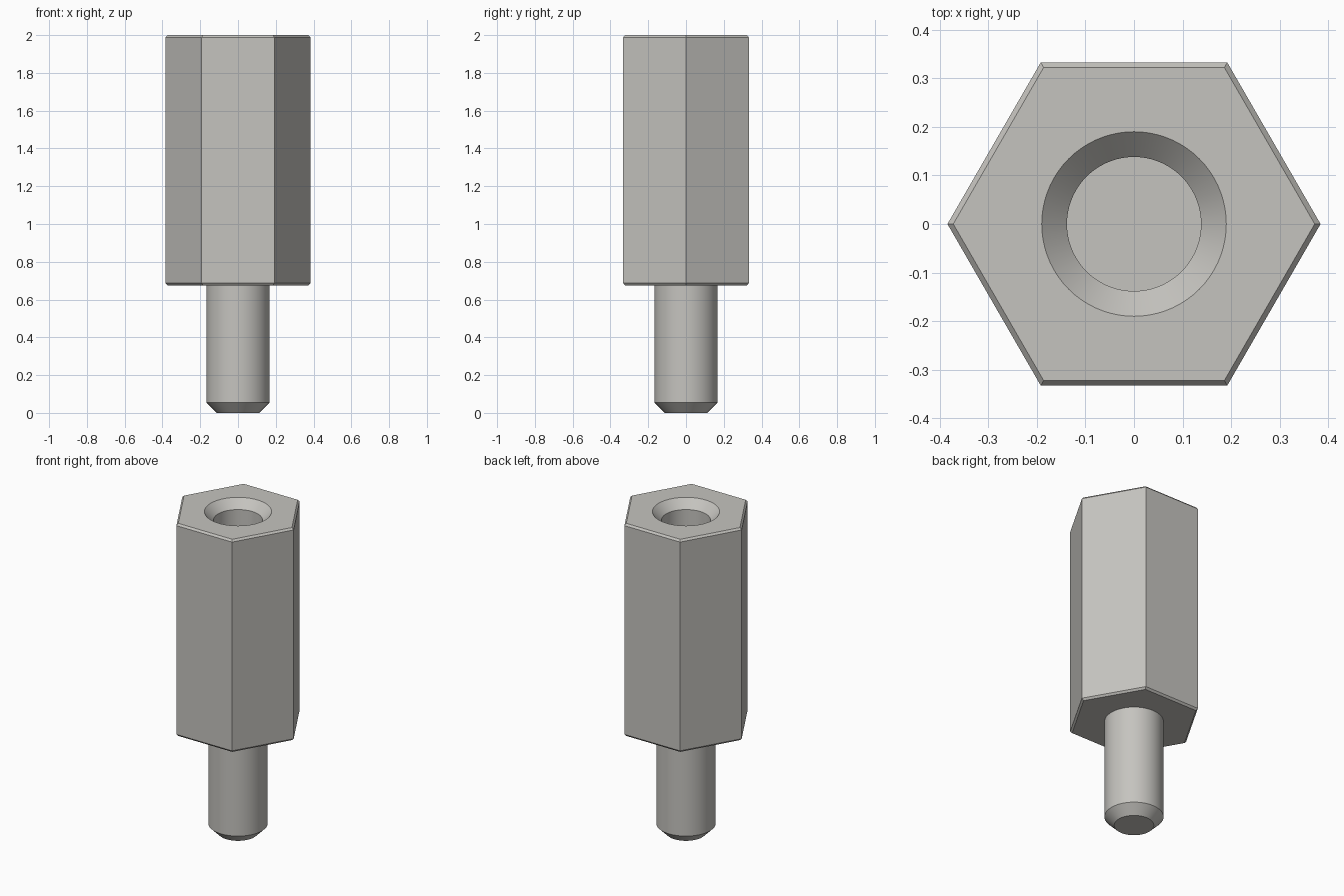
import bpy
import bmesh
import math

cube = bpy.data.objects.get("Cube")
if cube:
    bpy.data.objects.remove(cube, do_unlink=True)

# Main dimensions
SEGMENTS = 72
HEX_RADIUS, CHAMFER = 0.384, 0.012
BODY_BOTTOM, TOP = 0.675, 2.0
HOLE_RADIUS, SINK_RADIUS, HOLE_FLOOR = 0.138, 0.19, 1.0
STUD_RADIUS, TIP_RADIUS, TIP_HEIGHT = 0.167, 0.112, 0.055

steel = bpy.data.materials.new("light grey steel")
steel.use_nodes = True
colour = (0.56, 0.55, 0.52, 1)
steel.diffuse_color = colour
steel.node_tree.nodes["Principled BSDF"].inputs["Base Color"].default_value = colour


def ring(bm, radius, z, sides):
    step = math.tau / sides
    return [bm.verts.new((radius * math.cos(i * step), radius * math.sin(i * step), z))
            for i in range(sides)]


def loft(bm, profile, sides):
    """Stack rings along a (radius, z) profile and join them with quads."""
    rings = [ring(bm, r, z, sides) for r, z in profile]
    for a, b in zip(rings, rings[1:]):
        for i in range(sides):
            j = (i + 1) % sides
            bm.faces.new((a[i], a[j], b[j], b[i]))
    return rings


def finish(bm, name):
    bmesh.ops.recalc_face_normals(bm, faces=bm.faces)
    mesh = bpy.data.meshes.new(name)
    bm.to_mesh(mesh)
    bm.free()
    mesh.materials.append(steel)
    obj = bpy.data.objects.new(name, mesh)
    bpy.context.collection.objects.link(obj)
    bpy.ops.object.select_all(action='DESELECT')
    obj.select_set(True)
    bpy.context.view_layer.objects.active = obj
    bpy.ops.object.shade_smooth_by_angle(angle=math.radians(25))


# Hexagonal body with chamfered ends and a countersunk blind hole
bm = bmesh.new()
inner = HEX_RADIUS - CHAMFER
outside = loft(bm, [(inner, BODY_BOTTOM), (HEX_RADIUS, BODY_BOTTOM + CHAMFER),
                    (HEX_RADIUS, TOP - CHAMFER), (inner, TOP)], 6)
bore = loft(bm, [(SINK_RADIUS, TOP), (HOLE_RADIUS, TOP - SINK_RADIUS + HOLE_RADIUS),
                 (HOLE_RADIUS, HOLE_FLOOR)], SEGMENTS)
bm.faces.new(outside[0])
bm.faces.new(bore[-1])

# Top face: one sector per hexagon side, around the hole
hexagon, rim = outside[-1], bore[0]
span = SEGMENTS // 6
for k in range(6):
    arc = [rim[(k * span + i) % SEGMENTS] for i in range(span + 1)]
    bm.faces.new([hexagon[k], hexagon[(k + 1) % 6]] + arc[::-1])
finish(bm, "hex_body")

# Round stud with a bevelled tip, open where it meets the body
bm = bmesh.new()
stud = loft(bm, [(TIP_RADIUS, 0), (STUD_RADIUS, TIP_HEIGHT),
                 (STUD_RADIUS, BODY_BOTTOM)], SEGMENTS)
bm.faces.new(stud[0])
finish(bm, "stud")
